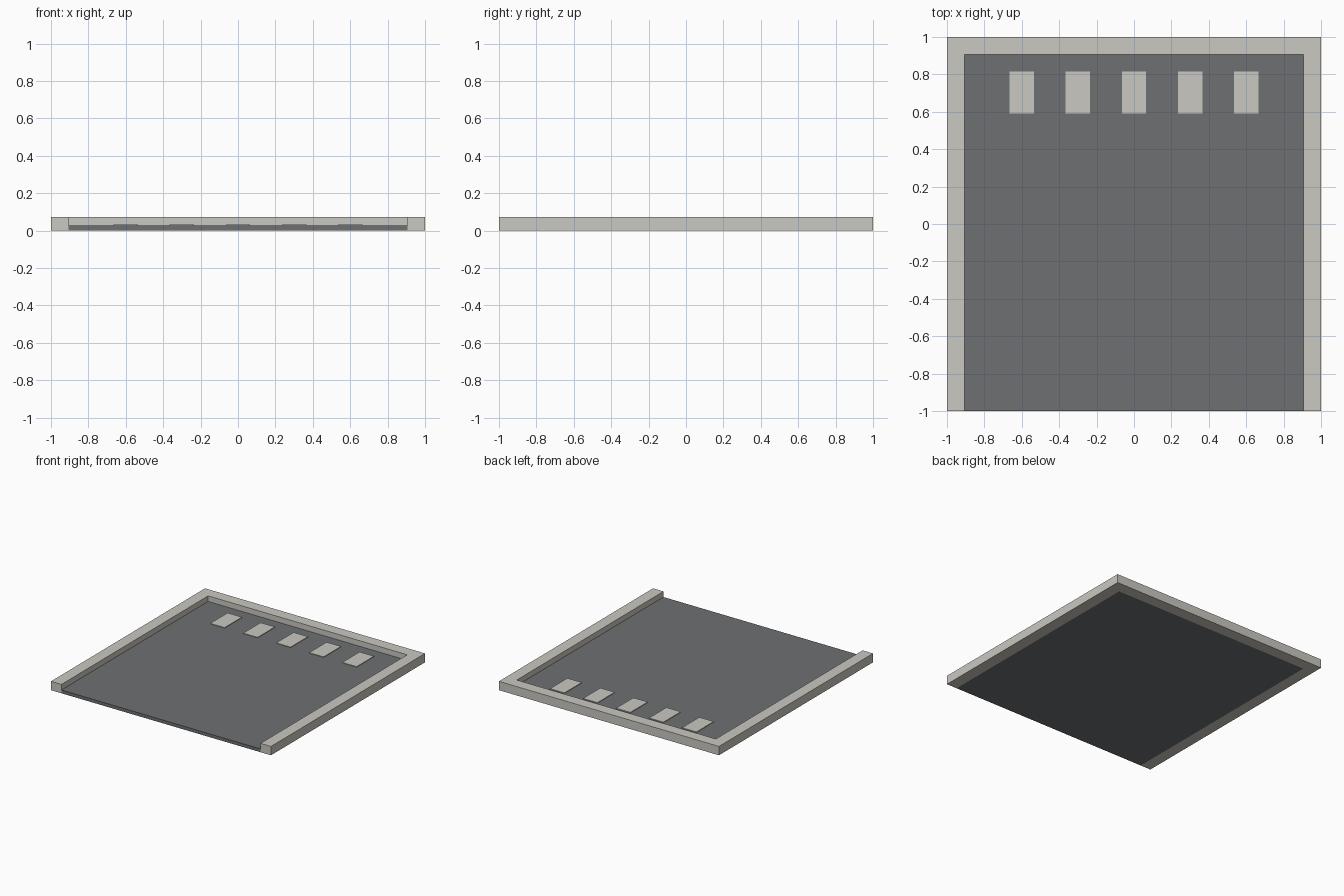
import bpy, bmesh

if "Cube" in bpy.data.objects:
    bpy.data.objects.remove(bpy.data.objects["Cube"])

EDGE = 0.905      # inner side of the kerb
KERB_TOP = 0.073
ROAD_TOP = 0.027


def material(name, rgb):
    m = bpy.data.materials.new(name)
    m.diffuse_color = (*rgb, 1)
    m.use_nodes = True
    m.node_tree.nodes["Principled BSDF"].inputs["Base Color"].default_value = m.diffuse_color
    return m


def slab(name, outline, z0, z1, mat):
    """Extrude a flat outline from z0 up to z1."""
    bm = bmesh.new()
    face = bm.faces.new([bm.verts.new((x, y, z0)) for x, y in outline])
    top = bmesh.ops.extrude_face_region(bm, geom=[face])["geom"]
    verts = [v for v in top if isinstance(v, bmesh.types.BMVert)]
    bmesh.ops.translate(bm, verts=verts, vec=(0, 0, z1 - z0))
    bmesh.ops.recalc_face_normals(bm, faces=bm.faces)
    mesh = bpy.data.meshes.new(name)
    bm.to_mesh(mesh)
    bm.free()
    mesh.materials.append(mat)
    obj = bpy.data.objects.new(name, mesh)
    bpy.context.collection.objects.link(obj)
    return obj


def rect(x0, x1, y0, y1):
    return [(x0, y0), (x1, y0), (x1, y1), (x0, y1)]


concrete = material("pale concrete", (0.59, 0.58, 0.535))
asphalt = material("dark asphalt", (0.155, 0.16, 0.17))

# U-shaped kerb, open at the front
slab("kerb", [(-1, -1), (-EDGE, -1), (-EDGE, EDGE), (EDGE, EDGE),
              (EDGE, -1), (1, -1), (1, 1), (-1, 1)], 0, KERB_TOP, concrete)

# Road surface filling the kerb
slab("road_surface", rect(-EDGE, EDGE, -1, EDGE), 0, ROAD_TOP, asphalt)

# Row of painted crossing bars near the back
for i in range(5):
    x = (i - 2) * 0.3
    slab(f"crossing_bar_{i + 1}", rect(x - 0.065, x + 0.065, 0.59, 0.815),
         ROAD_TOP - 0.002, ROAD_TOP + 0.005, concrete)
